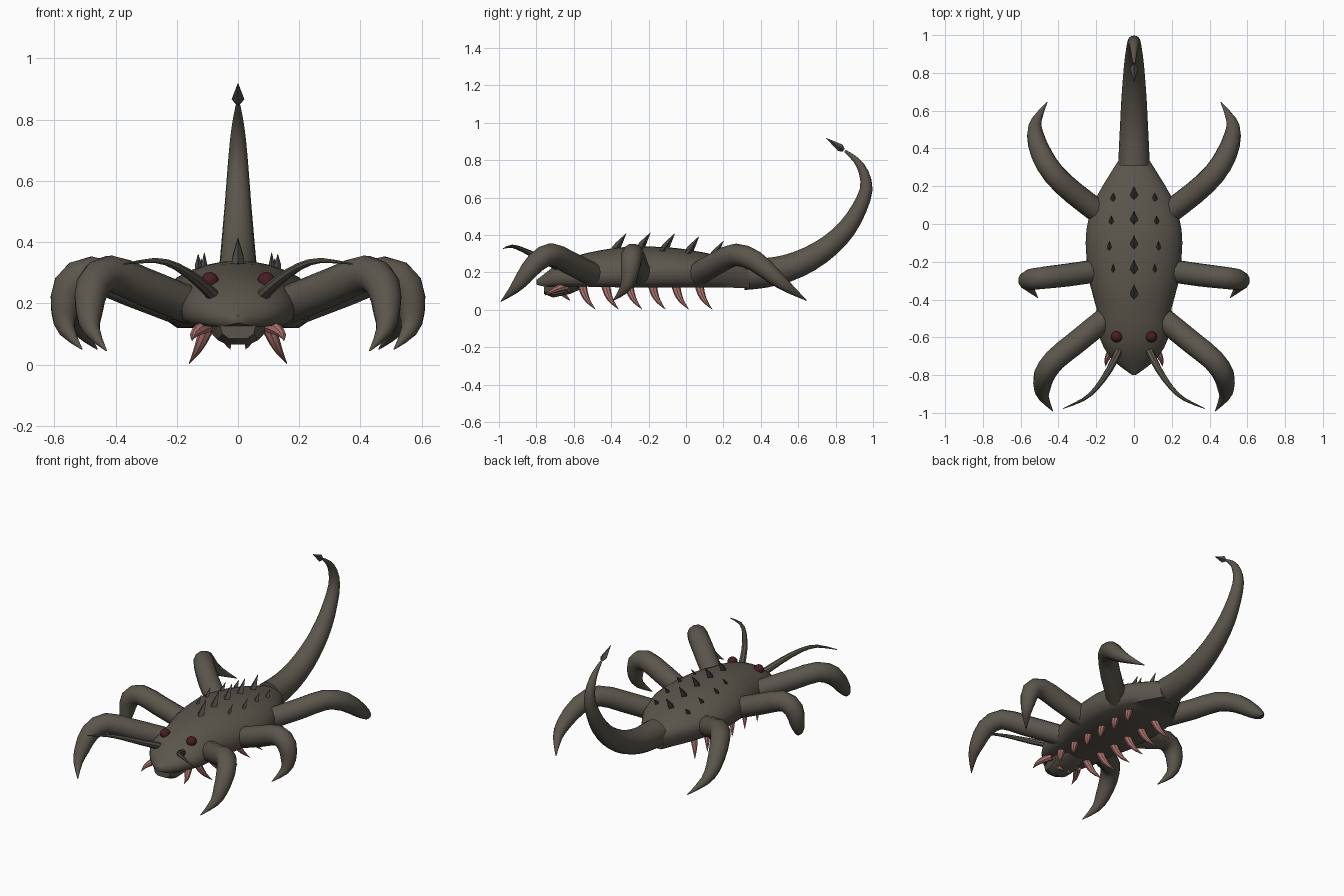
import bpy, bmesh, math
from mathutils import Vector


def material(name, rgb):
    m = bpy.data.materials.new(name)
    m.diffuse_color = (*rgb, 1)
    return m


SHELL = material("grey brown shell", (0.105, 0.093, 0.072))
STING = material("dark grey horn", (0.075, 0.070, 0.062))
PINK = material("dull pink", (0.40, 0.165, 0.15))
EYE = material("dark red", (0.065, 0.012, 0.015))


def loft(name, rings, mat, smooth=40):
    """Skin a list of equal-sized rings and cap both ends."""
    bm = bmesh.new()
    rows = [[bm.verts.new(p) for p in r] for r in rings]
    n = len(rows[0])
    for a, b in zip(rows, rows[1:]):
        for i in range(n):
            j = (i + 1) % n
            bm.faces.new((a[i], a[j], b[j], b[i]))
    bm.faces.new(rows[0])
    bm.faces.new(rows[-1])
    bmesh.ops.recalc_face_normals(bm, faces=bm.faces)
    me = bpy.data.meshes.new(name)
    bm.to_mesh(me)
    bm.free()
    me.materials.append(mat)
    ob = bpy.data.objects.new(name, me)
    bpy.context.collection.objects.link(ob)
    if smooth:
        bpy.ops.object.select_all(action='DESELECT')
        ob.select_set(True)
        bpy.context.view_layer.objects.active = ob
        bpy.ops.object.shade_smooth_by_angle(angle=math.radians(smooth))
    return ob


def resample(pts, steps):
    """Catmull-Rom through points of any dimension."""
    p = [Vector(q) for q in pts]
    p = [2 * p[0] - p[1]] + p + [2 * p[-1] - p[-2]]
    out = []
    for i in range(1, len(p) - 2):
        a, b, c, d = p[i - 1:i + 3]
        for k in range(steps):
            t = k / steps
            out.append(0.5 * (2 * b + (c - a) * t + (2 * a - 5 * b + 4 * c - d) * t * t
                              + (3 * b - a - 3 * c + d) * t ** 3))
    return out + [p[-2]]


def tube(name, pts, mat, sides=12, steps=2, smooth=40):
    """Tapered tube through (x, y, z, radius) points."""
    pts = resample(pts, steps)
    c = [Vector(q[:3]) for q in pts]
    rings, u = [], None
    for i, q in enumerate(pts):
        t = (c[min(i + 1, len(c) - 1)] - c[max(i - 1, 0)]).normalized()
        if u is None:
            u = t.orthogonal() if abs(t.x) > 0.9 else Vector((1, 0, 0))
        u = (u - t * u.dot(t)).normalized()
        v = t.cross(u)
        r = max(q[3], 0.001)
        rings.append([c[i] + r * (u * math.cos(a) + v * math.sin(a))
                      for a in (2 * math.pi * k / sides for k in range(sides))])
    return loft(name, rings, mat, smooth)


def mirrored(name, pts, mat, **kw):
    for s, side in ((1, "right"), (-1, "left")):
        tube(f"{name}_{side}", [(s * x, y, z, r) for x, y, z, r in pts], mat, **kw)


# Body shell: y, half width, underside, widest height, top
sections = [(-0.80, 0.008, 0.135, 0.145, 0.160), (-0.76, 0.065, 0.125, 0.150, 0.190),
            (-0.70, 0.130, 0.125, 0.165, 0.235), (-0.60, 0.183, 0.125, 0.175, 0.285),
            (-0.45, 0.198, 0.122, 0.185, 0.320), (-0.30, 0.238, 0.120, 0.190, 0.338),
            (-0.10, 0.256, 0.120, 0.200, 0.335), (0.03, 0.240, 0.120, 0.200, 0.318),
            (0.15, 0.195, 0.120, 0.200, 0.295), (0.26, 0.130, 0.118, 0.195, 0.265),
            (0.34, 0.080, 0.115, 0.185, 0.240)]
rings = []
for y, w, lo, mid, hi in resample(sections, 2):
    arc = [(w * math.cos(a), y, mid + (hi - mid) * math.sin(a))
           for a in (math.pi * k / 14 for k in range(15))]
    rings.append(arc + [(-0.96 * w, y, mid - 0.6 * (mid - lo)), (-0.78 * w, y, lo),
                        (0.78 * w, y, lo), (0.96 * w, y, mid - 0.6 * (mid - lo))])
loft("body_shell", rings, SHELL, 45)

# Lower jaw
loft("lower_jaw", [[(w * x, y, z) for x, z in ((-1, 0.135), (-0.85, lo + 0.015), (-0.5, lo),
                                               (0.5, lo), (0.85, lo + 0.015), (1, 0.135))]
                   for y, w, lo in ((-0.76, 0.06, 0.085), (-0.71, 0.08, 0.066),
                                    (-0.62, 0.10, 0.085), (-0.54, 0.08, 0.12))], SHELL, 30)

# Tail and stinger
tube("tail", [(0, y, z, r) for y, z, r in (
    (0.31, 0.190, 0.084), (0.42, 0.197, 0.079), (0.54, 0.222, 0.073), (0.66, 0.272, 0.067),
    (0.77, 0.345, 0.059), (0.86, 0.435, 0.051), (0.925, 0.540, 0.042), (0.964, 0.645, 0.034),
    (0.950, 0.735, 0.026), (0.910, 0.800, 0.017), (0.850, 0.850, 0.007))], SHELL, sides=16)
tube("stinger", [(0, 0.843, 0.853, 0.009), (0, 0.825, 0.866, 0.021), (0, 0.75, 0.918, 0.001)],
     STING, sides=4, steps=1, smooth=0)

# Three pairs of legs
radii = (0.062, 0.062, 0.060, 0.056, 0.044, 0.027, 0.002)
legs = {
    "front_leg": ((0.15, -0.50, 0.19), (0.31, -0.63, 0.255), (0.42, -0.72, 0.297),
                  (0.475, -0.80, 0.255), (0.486, -0.87, 0.17), (0.477, -0.92, 0.11),
                  (0.43, -0.99, 0.045)),
    "middle_leg": ((0.18, -0.245, 0.185), (0.35, -0.27, 0.25), (0.48, -0.285, 0.295),
                   (0.55, -0.295, 0.255), (0.567, -0.305, 0.17), (0.558, -0.33, 0.11),
                   (0.51, -0.39, 0.05)),
    "rear_leg": ((0.17, 0.05, 0.185), (0.32, 0.165, 0.25), (0.425, 0.265, 0.295),
                 (0.49, 0.37, 0.26), (0.523, 0.475, 0.175), (0.515, 0.55, 0.115),
                 (0.46, 0.645, 0.05))}
for name, path in legs.items():
    mirrored(name, [(*p, r) for p, r in zip(path, radii)], SHELL)

# Antennae
mirrored("antenna", [(0.07, -0.65, 0.215, 0.022), (0.13, -0.77, 0.272, 0.018),
                     (0.20, -0.87, 0.320, 0.013), (0.27, -0.93, 0.340, 0.009),
                     (0.375, -0.977, 0.328, 0.002)], SHELL, sides=8)

# Eyes
for s, side in ((1, "right"), (-1, "left")):
    bpy.ops.mesh.primitive_uv_sphere_add(segments=14, ring_count=8, radius=0.03,
                                         location=(s * 0.092, -0.597, 0.272))
    eye = bpy.context.object
    eye.name = f"eye_{side}"
    eye.data.materials.append(EYE)
    bpy.ops.object.shade_smooth_by_angle(angle=math.radians(60))

# Back spikes: a middle row and smaller side rows, leaning to the rear
for i, (y, z) in enumerate(((-0.38, 0.32), (-0.25, 0.325), (-0.12, 0.32), (0.01, 0.305), (0.14, 0.28))):
    tube(f"back_spike_{i + 1}", [(0, y, z, 0.022), (0, y + 0.02, z + 0.03, 0.018),
                                 (0, y + 0.06, z + 0.088, 0.001)], STING, sides=4, steps=1, smooth=0)
for i, (x, y, z) in enumerate(((0.11, -0.255, 0.31), (0.13, -0.135, 0.305),
                               (0.12, 0.0, 0.29), (0.11, 0.12, 0.262))):
    r = 0.009 + 0.002 * i
    mirrored(f"side_spike_{i + 1}", [(x, y, z, r), (x, y + 0.015, z + 0.02, r),
                                     (x, y + 0.045, z + 0.055, 0.001)],
             STING, sides=4, steps=1, smooth=0)

# Underside claws, six pairs
for i in range(6):
    y = -0.555 + 0.125 * i
    mirrored(f"belly_claw_{i + 1}", [(0.095, y, 0.135, 0.024), (0.115, y + 0.012, 0.085, 0.020),
                                     (0.135, y + 0.035, 0.042, 0.012), (0.16, y + 0.07, 0.003, 0.001)],
             PINK, sides=8)

# Mouth fangs and small palps
mirrored("mouth_fang", [(0.10, -0.64, 0.125, 0.022), (0.125, -0.68, 0.115, 0.020),
                        (0.145, -0.72, 0.098, 0.012), (0.150, -0.755, 0.078, 0.001)], PINK, sides=8)
mirrored("mouth_palp", [(0.04, -0.66, 0.085, 0.013), (0.033, -0.64, 0.068, 0.010),
                        (0.025, -0.62, 0.05, 0.001)], PINK, sides=6)
